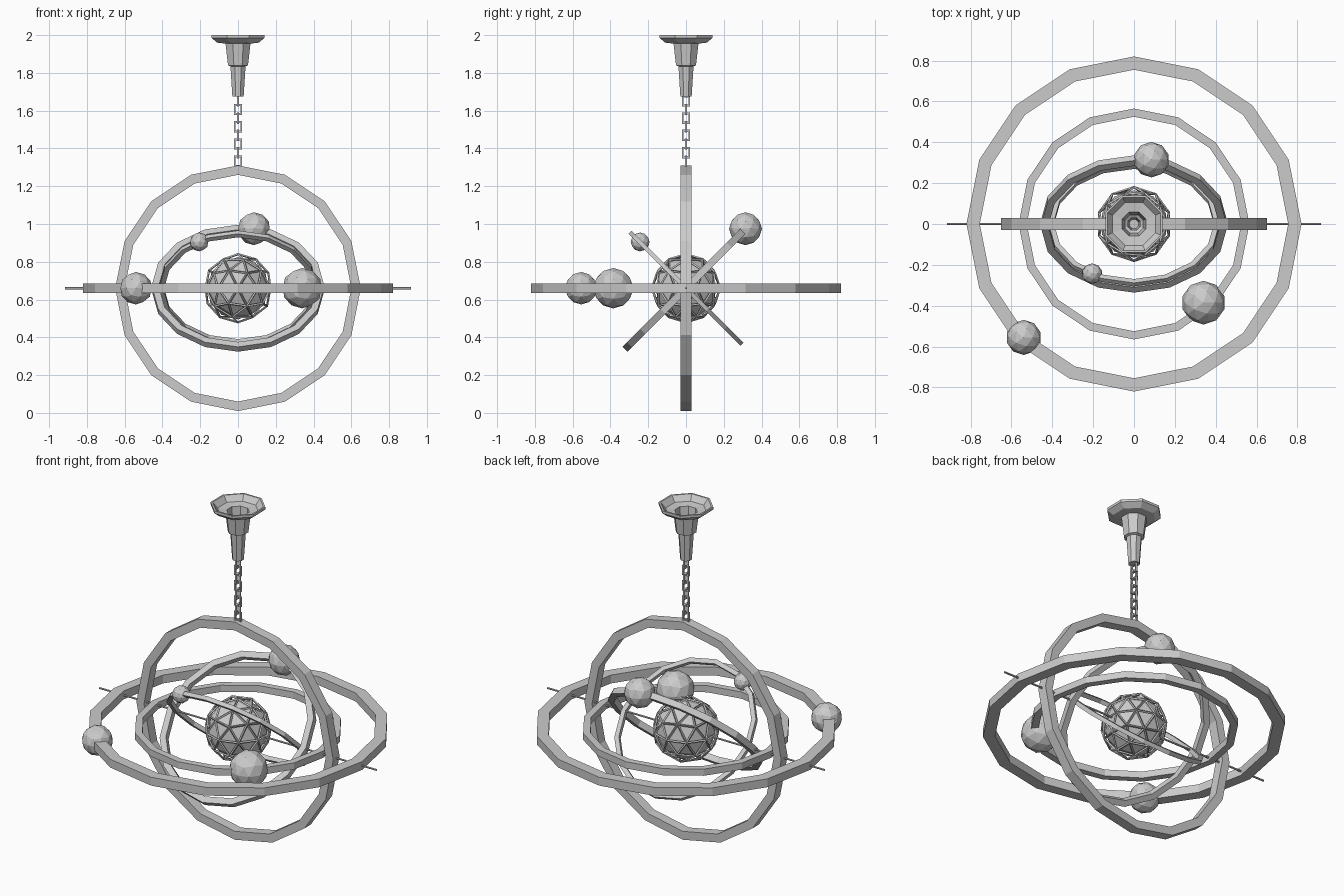
import bpy, bmesh, math
from mathutils import Matrix, Vector

if "Cube" in bpy.data.objects:
    bpy.data.objects.remove(bpy.data.objects["Cube"], do_unlink=True)

grey = bpy.data.materials.new("pale_grey")
grey.use_nodes = True
grey.diffuse_color = (0.6, 0.6, 0.6, 1)
grey.node_tree.nodes["Principled BSDF"].inputs["Base Color"].default_value = (0.6, 0.6, 0.6, 1)

CENTRE = Vector((0, 0, 0.66))


def finish(name, bm, matrix=Matrix()):
    bmesh.ops.recalc_face_normals(bm, faces=bm.faces)
    mesh = bpy.data.meshes.new(name)
    bm.to_mesh(mesh)
    bm.free()
    mesh.materials.append(grey)
    obj = bpy.data.objects.new(name, mesh)
    obj.matrix_world = matrix
    bpy.context.collection.objects.link(obj)
    return obj


def lathe(name, profile, sides, matrix=Matrix(), offset=0.0, closed=True):
    """Faceted solid from (radius, height) points turned about z."""
    bm = bmesh.new()
    loops = []
    for i in range(sides):
        a = 2 * math.pi * i / sides + offset
        loops.append([bm.verts.new((r * math.cos(a), r * math.sin(a), z)) for r, z in profile])
    count = len(profile)
    for i in range(sides):
        a, b = loops[i], loops[(i + 1) % sides]
        for j in range(count if closed else count - 1):
            k = (j + 1) % count
            bm.faces.new((a[j], b[j], b[k], a[k]))
    if not closed:
        bm.faces.new([l[0] for l in loops])
        bm.faces.new([l[-1] for l in loops])
    return finish(name, bm, matrix)


def ring(name, outer, inner, thick, tilt):
    """Square-section hoop tilted about the x axis."""
    h = thick / 2
    profile = [(outer, -h), (outer, h), (inner, h), (inner, -h)]
    turn = Matrix.Rotation(math.radians(tilt), 4, 'X')
    return lathe(name, profile, 16, Matrix.Translation(CENTRE) @ turn)


def ball(name, place, radius, detail=2):
    bm = bmesh.new()
    bmesh.ops.create_icosphere(bm, subdivisions=detail, radius=radius)
    return finish(name, bm, Matrix.Translation(place))


# Orbit hoops
ring("outer_flat_ring", 0.82, 0.755, 0.05, 0)
ring("inner_flat_ring", 0.565, 0.525, 0.04, 0)
ring("upright_ring", 0.65, 0.60, 0.06, 90)
ring("rising_ring", 0.457, 0.42, 0.036, 45)
ring("falling_ring", 0.42, 0.393, 0.024, -45)

# Balls riding on the hoops
ball("back_ball", (0.085, 0.315, 0.975), 0.087)
ball("small_ball", (-0.205, -0.243, 0.905), 0.05)
ball("large_ball", (0.34, -0.385, 0.66), 0.107)
ball("outer_ball", (-0.54, -0.555, 0.66), 0.086)

# Core with its wire cage
ball("core", CENTRE, 0.165)
cage = ball("core_cage", CENTRE, 0.18)
wire = cage.modifiers.new("wire", 'WIREFRAME')
wire.thickness = 0.012
wire.offset = 0

# Axle
axle = Matrix.Translation(CENTRE) @ Matrix.Rotation(math.pi / 2, 4, 'Y')
lathe("axle", [(0.006, -0.915), (0.006, 0.915)], 6, axle, closed=False)

# Chain of alternating rectangular links
for i in range(8):
    z = 1.332 + 0.0457 * i
    turn = Matrix.Rotation(math.pi / 2 * (i % 2), 4, 'Z') @ Matrix.Rotation(math.pi / 2, 4, 'X')
    shape = Matrix.Diagonal((0.72, 1, 1, 1))
    diag = math.sqrt(2)
    section = [(0.03 * diag, -0.006), (0.03 * diag, 0.006), (0.019 * diag, 0.006), (0.019 * diag, -0.006)]
    lathe("chain_link", section, 4, Matrix.Translation((0, 0, z)) @ turn @ shape, math.pi / 4)

# Stepped octagonal ceiling mount, hollow from the top
outside = [(0.03, 1.675), (0.04, 1.835), (0.053, 1.84), (0.066, 1.955), (0.11, 1.96), (0.14, 1.985), (0.14, 2.0)]
inside = [(0.13, 2.0), (0.105, 1.968), (0.058, 1.962), (0.045, 1.85), (0.03, 1.84), (0.022, 1.69)]
flat = 1 / math.cos(math.pi / 8)
lathe("ceiling_mount", [(r * flat, z) for r, z in outside + inside], 8,
      offset=math.pi / 8, closed=False)
